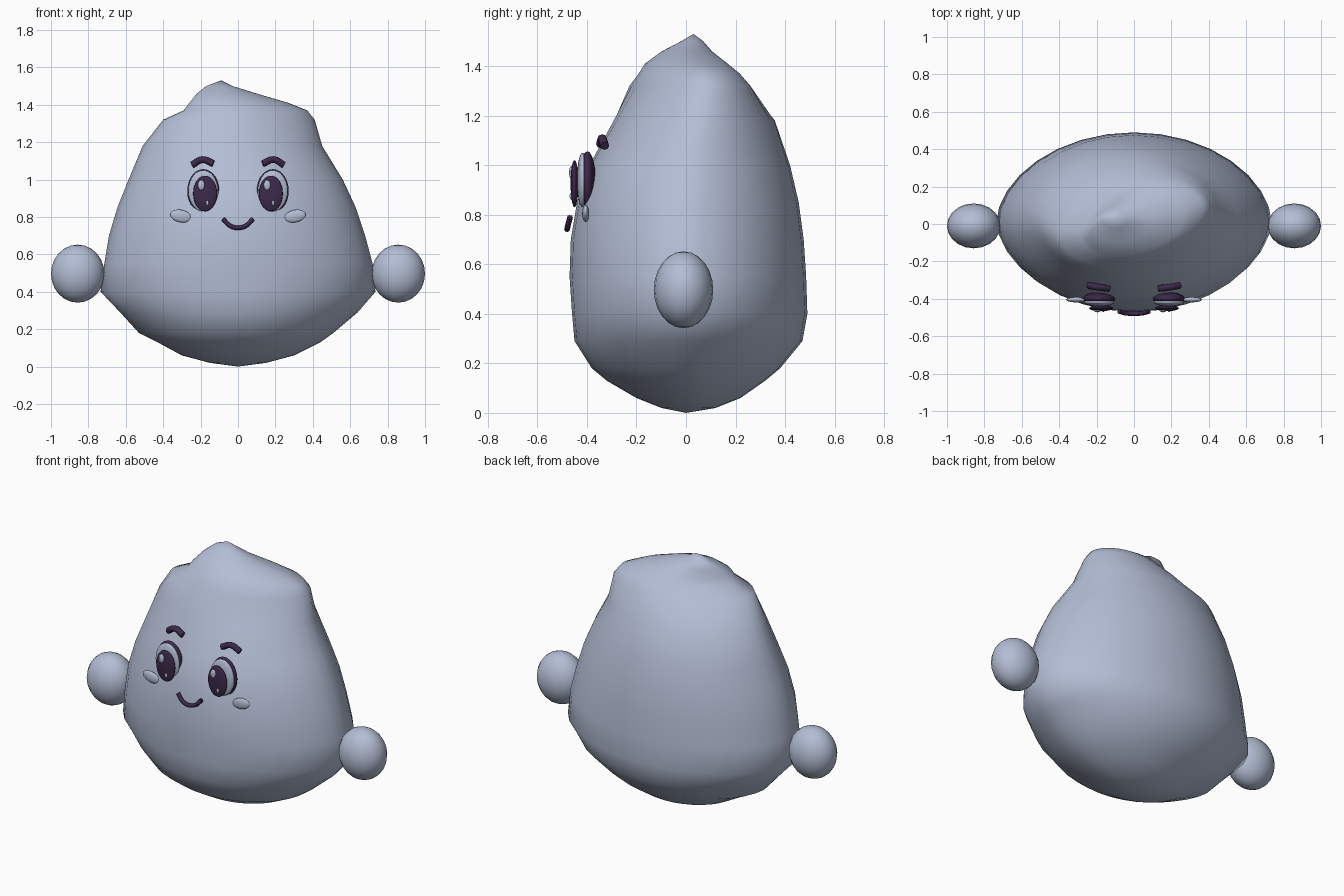
import bpy
from math import sin, cos, tau, radians, copysign
from mathutils import Vector

if "Cube" in bpy.data.objects:
    bpy.data.objects.remove(bpy.data.objects["Cube"], do_unlink=True)


def make_material(name, colour):
    mat = bpy.data.materials.new(name)
    mat.use_nodes = True
    mat.diffuse_color = (*colour, 1)
    mat.node_tree.nodes["Principled BSDF"].inputs["Base Color"].default_value = (*colour, 1)
    return mat


SKIN = make_material("pale blue grey", (0.45, 0.51, 0.66))
DARK = make_material("dark plum", (0.045, 0.022, 0.07))


def finish(obj, name, mat, angle=60):
    obj.name = name
    obj.data.materials.clear()
    obj.data.materials.append(mat)
    bpy.ops.object.select_all(action="DESELECT")
    obj.select_set(True)
    bpy.context.view_layer.objects.active = obj
    bpy.ops.object.shade_smooth_by_angle(angle=radians(angle))
    return obj


def ellipsoid(name, centre, radii, mat, tilt=0, segments=24, rings=14):
    bpy.ops.mesh.primitive_uv_sphere_add(segments=segments, ring_count=rings, radius=1,
                                         location=centre, rotation=(0, tilt, 0))
    obj = bpy.context.object
    obj.scale = radii
    return finish(obj, name, mat)


def tube(name, points, radius, mat):
    curve = bpy.data.curves.new(name, "CURVE")
    curve.dimensions = "3D"
    curve.bevel_depth = radius
    curve.bevel_resolution = 2
    curve.use_fill_caps = True
    curve.resolution_u = 6
    spline = curve.splines.new("BEZIER")
    spline.bezier_points.add(len(points) - 1)
    for knot, point in zip(spline.bezier_points, points):
        knot.co = point
        knot.handle_left_type = knot.handle_right_type = "AUTO"
    obj = bpy.data.objects.new(name, curve)
    bpy.context.collection.objects.link(obj)
    bpy.ops.object.select_all(action="DESELECT")
    obj.select_set(True)
    bpy.context.view_layer.objects.active = obj
    bpy.ops.object.convert(target="MESH")
    return finish(bpy.context.object, name, mat)


# Body: uneven rings stacked upwards (height, right, left, front, back, twist)
RINGS = [
    (.02, -.15, .15, -.1, .12, 0),
    (.06, -.3, .3, -.2, .22, 0),
    (.13, -.43, .44, -.32, .32, 0),
    (.18, -.53, .51, -.38, .38, 0),
    (.29, -.63, .64, -.45, .47, 0),
    (.4, -.735, .735, -.46, .49, 0),
    (.55, -.715, .72, -.47, .485, 0),
    (.7, -.69, .68, -.465, .475, 0),
    (.85, -.645, .63, -.44, .455, 0),
    (1, -.585, .56, -.39, .42, 0),
    (1.18, -.51, .45, -.29, .36, .05),
    (1.32, -.4, .41, -.22, .25, .18),
    (1.37, -.29, .37, -.19, .2, .2),
    (1.41, -.26, .27, -.16, .16, .2),
    (1.46, -.22, .1, -.09, .11, .1),
    (1.5, -.17, -.03, -.02, .07, 0),
]
SIDES = 32


def body_ring(z, right, left, front, back, twist):
    for i in range(SIDES):
        a = tau * i / SIDES
        c, s = cos(a), sin(a)
        x = (left + right) / 2 + (left - right) / 2 * c
        y = (front + back) / 2 + (back - front) / 2 * copysign(abs(s) ** 1.12, s)
        yield Vector((x, y + twist * x, z))


verts = [v for ring in RINGS for v in body_ring(*ring)]
faces = []
for r in range(len(RINGS) - 1):
    for i in range(SIDES):
        j = (i + 1) % SIDES
        low, high = r * SIDES, (r + 1) * SIDES
        faces.append((low + i, low + j, high + j, high + i))
base, tip = len(verts), len(verts) + 1
verts += [Vector((0, 0, 0)), Vector((-.09, .03, 1.53))]
top = (len(RINGS) - 1) * SIDES
for i in range(SIDES):
    j = (i + 1) % SIDES
    faces += [(base, j, i), (tip, top + i, top + j)]
mesh = bpy.data.meshes.new("body")
mesh.from_pydata(verts, [], faces)
body = bpy.data.objects.new("body", mesh)
bpy.context.collection.objects.link(body)
finish(body, "body", SKIN, 50)

# Paired parts
for side, word in ((1, "left"), (-1, "right")):
    ellipsoid(word + "_hand", (side * .857, -.01, .497), (.143, .12, .155), SKIN,
              segments=20, rings=12)

    # Eye layers from the rim outwards
    ellipsoid(word + "_eye_rim", (side * .186, -.398, .94), (.085, .033, .116), DARK)
    ellipsoid(word + "_eye_white", (side * .186, -.418, .94), (.08, .022, .11), SKIN)
    ellipsoid(word + "_iris", (side * .176, -.45, .925), (.064, .016, .095), DARK)
    ellipsoid(word + "_large_glint", (side * .176 - .02, -.462, .97), (.018, .01, .027), SKIN)
    ellipsoid(word + "_small_glint", (side * .176 + .012, -.462, .875), (.008, .008, .014), SKIN)

    ellipsoid(word + "_cheek", (side * .306, -.405, .805), (.058, .014, .033), SKIN,
              tilt=-side * radians(12))
    tube(word + "_brow", [(side * .245, -.328, 1.078), (side * .19, -.338, 1.107),
                          (side * .132, -.345, 1.085)], .018, DARK)

# Smiling mouth
tube("mouth", [(-.08, -.468, .79), (-.045, -.477, .755), (0, -.48, .742),
               (.045, -.477, .755), (.08, -.468, .79)], .012, DARK)
